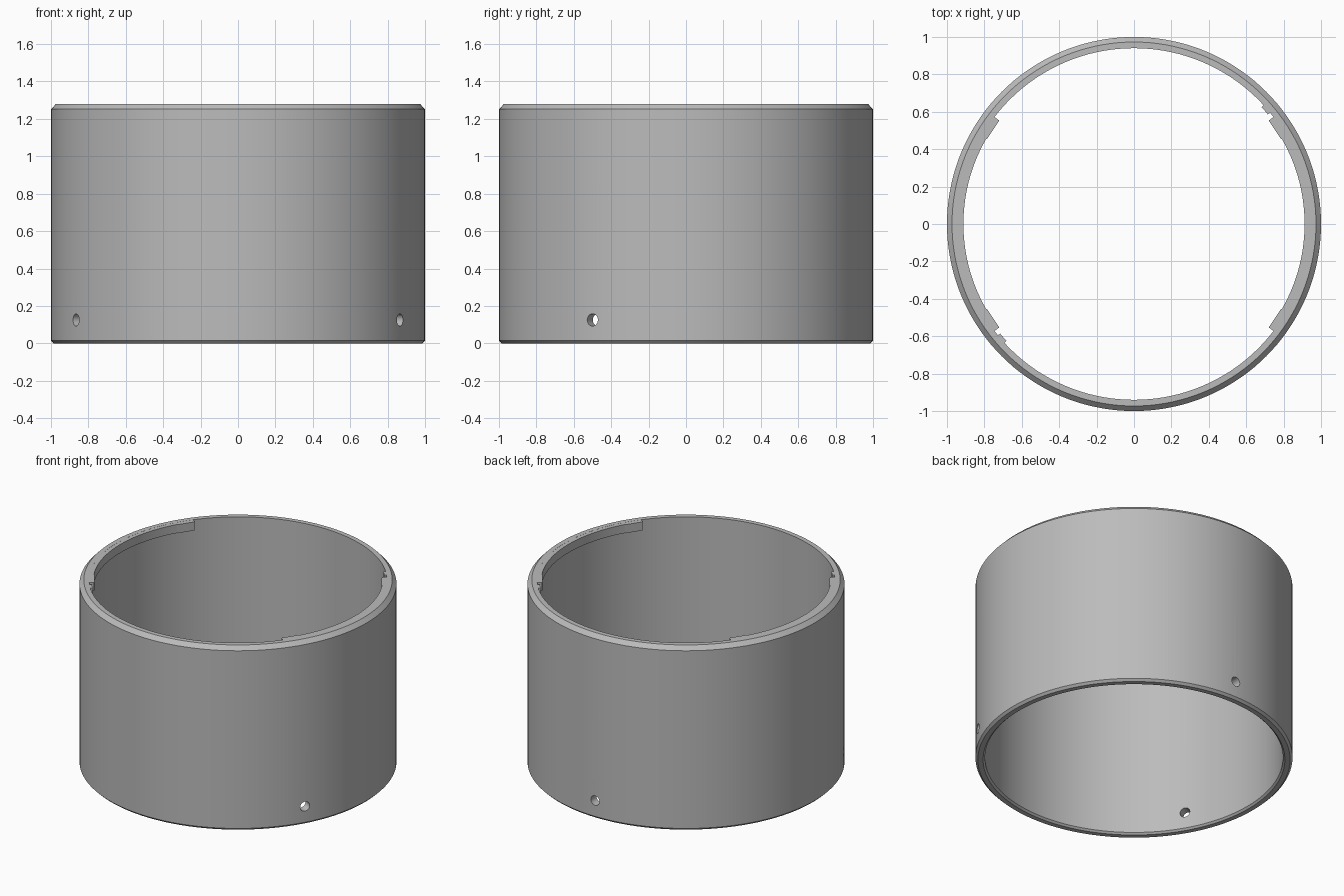
import bpy, bmesh
from math import radians, sin, cos, pi
from mathutils import Matrix

cube = bpy.data.objects.get("Cube")
if cube:
    bpy.data.objects.remove(cube, do_unlink=True)

HEIGHT, INNER = 1.28, 0.94
LIP_BOTTOM, LIP_TOP = 1.22, HEIGHT - 0.0005

grey = bpy.data.materials.new("plain grey")
grey.use_nodes = True
colour = (0.5, 0.5, 0.5, 1)
grey.diffuse_color = colour
grey.node_tree.nodes["Principled BSDF"].inputs["Base Color"].default_value = colour


def make_object(name, bm):
    bmesh.ops.recalc_face_normals(bm, faces=bm.faces)
    mesh = bpy.data.meshes.new(name)
    bm.to_mesh(mesh)
    bm.free()
    obj = bpy.data.objects.new(name, mesh)
    bpy.context.collection.objects.link(obj)
    mesh.materials.append(grey)
    return obj


def smooth(obj):
    bpy.ops.object.select_all(action='DESELECT')
    obj.select_set(True)
    bpy.context.view_layer.objects.active = obj
    bpy.ops.object.shade_smooth_by_angle(angle=radians(25))


def sweep(name, profile, start, end, steps):
    """Turn an (r, z) profile about z; a full turn is closed, a part turn is capped."""
    bm = bmesh.new()
    full = end - start >= 360
    rows = []
    for i in range(steps if full else steps + 1):
        a = radians(start + (end - start) * i / steps)
        rows.append([bm.verts.new((r * cos(a), r * sin(a), z)) for r, z in profile])
    n = len(profile)
    for i in range(steps):
        here, there = rows[i], rows[(i + 1) % len(rows)]
        for j in range(n):
            k = (j + 1) % n
            bm.faces.new((here[j], there[j], there[k], here[k]))
    if not full:
        bm.faces.new(rows[0])
        bm.faces.new(rows[-1])
    return make_object(name, bm)


def lip_piece(name, radius, start, end, steps, bottom=LIP_BOTTOM):
    outer = INNER + 0.01
    profile = [(radius, bottom), (outer, bottom), (outer, LIP_TOP), (radius, LIP_TOP)]
    smooth(sweep(name, profile, start, end, steps))


# Tube wall with chamfered rims
wall = sweep("tube_wall", [
    (INNER + 0.012, 0), (0.985, 0), (1, 0.015), (1, 1.252),
    (0.973, HEIGHT), (INNER, HEIGHT), (INNER, 0.012)], 0, 360, 144)

# Three radial screw holes near the bottom
bm = bmesh.new()
for angle in (-30, 90, 210):
    turn = Matrix.Rotation(radians(angle), 4, 'Z')
    place = Matrix.Translation((0.97, 0, 0.125)) @ Matrix.Rotation(pi / 2, 4, 'Y')
    bmesh.ops.create_cone(bm, cap_ends=True, segments=24, radius1=0.033,
                          radius2=0.033, depth=0.2, matrix=turn @ place)
cutter = make_object("hole_cutter", bm)
cutter.hide_render = True
cutter.hide_set(True)
cut = wall.modifiers.new("screw_holes", 'BOOLEAN')
cut.operation = 'DIFFERENCE'
cut.solver = 'EXACT'
cut.object = cutter
bpy.context.view_layer.objects.active = wall
wall.select_set(True)
bpy.ops.object.modifier_apply(modifier=cut.name)
bpy.data.objects.remove(cutter, do_unlink=True)
smooth(wall)

# Inner lip on each side, ending in flat tabs, with one small stop nub
for side, turn in (("left", 0), ("right", 180)):
    lip_piece(side + "_lip", 0.912, turn - 30, turn + 30, 48)
    lip_piece(side + "_front_tab" if turn == 0 else side + "_back_tab",
              0.908, turn - 37.5, turn - 30, 1)
    lip_piece(side + "_back_tab" if turn == 0 else side + "_front_tab",
              0.908, turn + 30, turn + 37.5, 1)
    lip_piece(side + "_stop_nub", 0.925, turn + 39.3, turn + 42.5, 2, 1.24)
